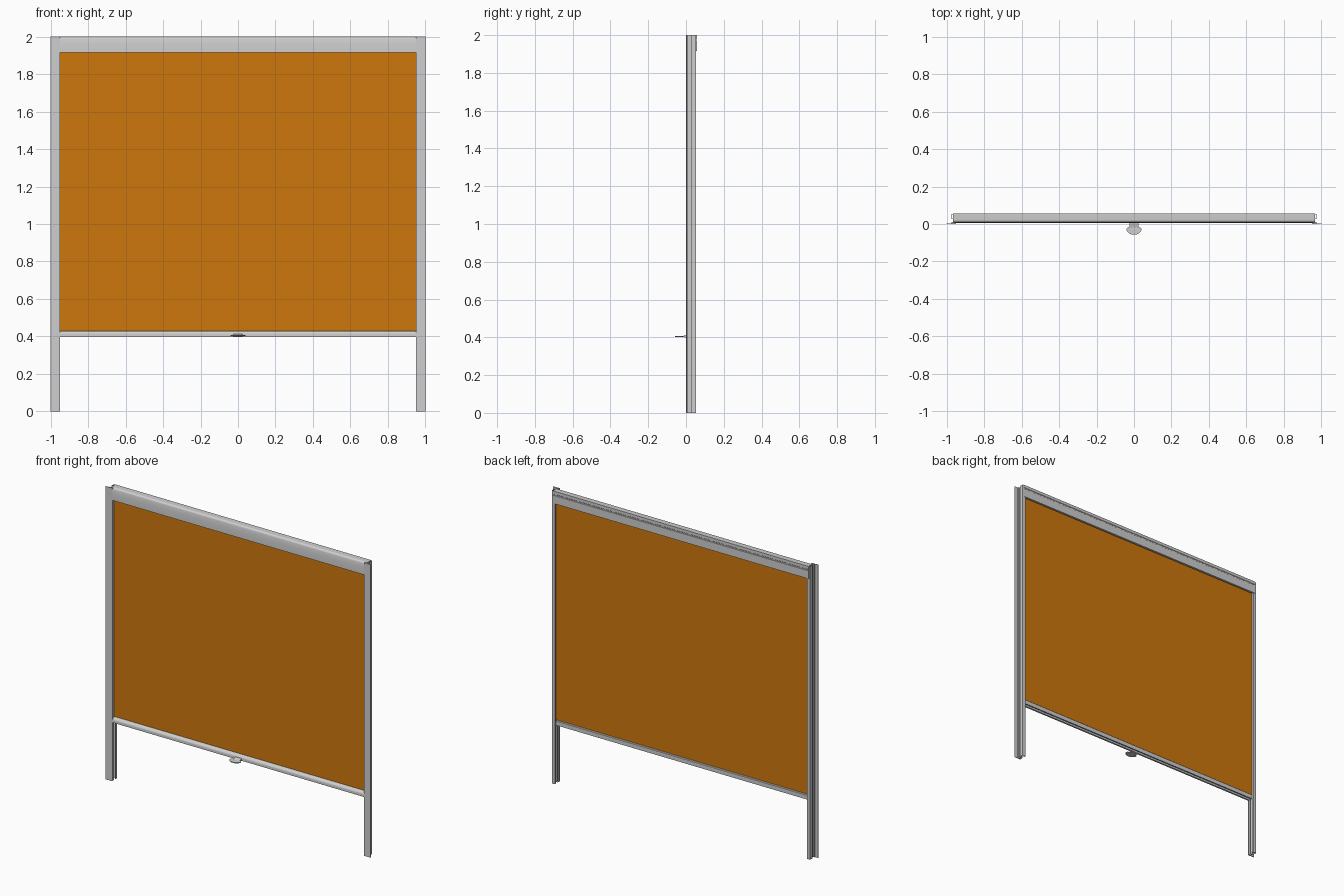
import bpy, bmesh, math
from mathutils import Vector

if "Cube" in bpy.data.objects:
    bpy.data.objects.remove(bpy.data.objects["Cube"])


def material(name, rgb):
    m = bpy.data.materials.new(name)
    m.diffuse_color = (*rgb, 1)
    m.use_nodes = True
    m.node_tree.nodes["Principled BSDF"].inputs["Base Color"].default_value = m.diffuse_color
    return m


ALU = material("aluminium grey", (0.62, 0.62, 0.62))
ORANGE = material("orange fabric", (0.62, 0.185, 0.004))


def extrude(name, profile, place, a, b, mat, smooth=False):
    """Prism from a closed 2D profile; place(u, v, t) maps it into space."""
    bm = bmesh.new()
    face = bm.faces.new([bm.verts.new(place(u, v, a)) for u, v in profile])
    step = Vector(place(0, 0, b)) - Vector(place(0, 0, a))
    new = bmesh.ops.extrude_face_region(bm, geom=[face], use_keep_orig=True)
    bmesh.ops.translate(bm, vec=step,
                        verts=[g for g in new["geom"] if isinstance(g, bmesh.types.BMVert)])
    bmesh.ops.recalc_face_normals(bm, faces=bm.faces)
    me = bpy.data.meshes.new(name)
    bm.to_mesh(me)
    bm.free()
    me.materials.append(mat)
    ob = bpy.data.objects.new(name, me)
    bpy.context.collection.objects.link(ob)
    if smooth:
        bpy.context.view_layer.objects.active = ob
        ob.select_set(True)
        bpy.ops.object.shade_smooth_by_angle(angle=math.radians(30))
        ob.select_set(False)
    return ob


def arc(cx, cy, rx, ry, a0, a1, n):
    return [(cx + rx * math.cos(math.radians(a0 + (a1 - a0) * i / n)),
             cy + ry * math.sin(math.radians(a0 + (a1 - a0) * i / n))) for i in range(n + 1)]


def along_x(u, v, t):
    return (t, u, v)


def along_z(u, v, t):
    return (u, v, t)


# Side guides: wide front flange, narrow outer groove, rear channel open to the fabric
guide = [(0.95, 0.001), (1.0, 0.001), (1.0, 0.004), (0.975, 0.004), (0.975, 0.010),
         (0.966, 0.010), (0.966, 0.026), (0.975, 0.026), (0.975, 0.054), (0.952, 0.054),
         (0.952, 0.040), (0.955, 0.040), (0.955, 0.051), (0.972, 0.051), (0.972, 0.029),
         (0.963, 0.029), (0.963, 0.007), (0.955, 0.007), (0.955, 0.022), (0.952, 0.022),
         (0.952, 0.004), (0.95, 0.004)]
for side, label in ((-1, "left"), (1, "right")):
    extrude(label + "_guide", [(side * x, y) for x, y in guide], along_z, 0, 2, ALU)

# Head box: hollow shell with a gently bowed front and an open underside
outer = arc(0.022, 1.985, 0.014, 0.015, 90, 170, 6) + [(0.006, 1.96), (0.005, 1.935), (0.005, 1.915)]
inner = [(0.009, 1.915), (0.009, 1.955), (0.012, 1.985), (0.02, 1.996)]
head = outer + inner + [(0.053, 1.996), (0.053, 1.918), (0.042, 1.918), (0.042, 1.915),
                        (0.057, 1.915), (0.057, 1.970), (0.055, 1.972), (0.055, 1.978),
                        (0.057, 1.980), (0.057, 2.0)]
extrude("head_box", head, along_x, -0.965, 0.965, ALU, True)

# Fabric roll hidden in the head box
extrude("fabric_roll", arc(0.032, 1.958, 0.018, 0.018, 0, 345, 23), along_x, -0.95, 0.95, ALU, True)

# Fabric sheet, edges tucked into the guides
extrude("fabric", [(0.030, 0.42), (0.032, 0.42), (0.032, 1.955), (0.030, 1.955)],
        along_x, -0.96, 0.96, ORANGE)

# Bottom bar: sloped rounded front shoulder, groove underneath
bar = arc(0.026, 0.412, 0.020, 0.018, 90, 180, 8) + [
    (0.006, 0.398), (0.018, 0.398), (0.018, 0.410), (0.036, 0.410), (0.036, 0.398),
    (0.042, 0.398), (0.042, 0.426), (0.038, 0.430)]
extrude("bottom_bar", bar, along_x, -0.951, 0.951, ALU, True)

# Pull handle: neck wedge and oval finger plate
extrude("handle_neck", [(0.008, 0.398), (0.008, 0.413), (-0.004, 0.411), (-0.020, 0.407),
                        (-0.020, 0.402)], along_x, -0.024, 0.024, ALU)
plate = arc(0, -0.027, 0.040, 0.030, 180, 360, 24) + arc(0, -0.027, 0.040, 0.015, 0, 180, 16)[1:-1]
extrude("handle_plate", plate, along_z, 0.402, 0.407, ALU, True)
